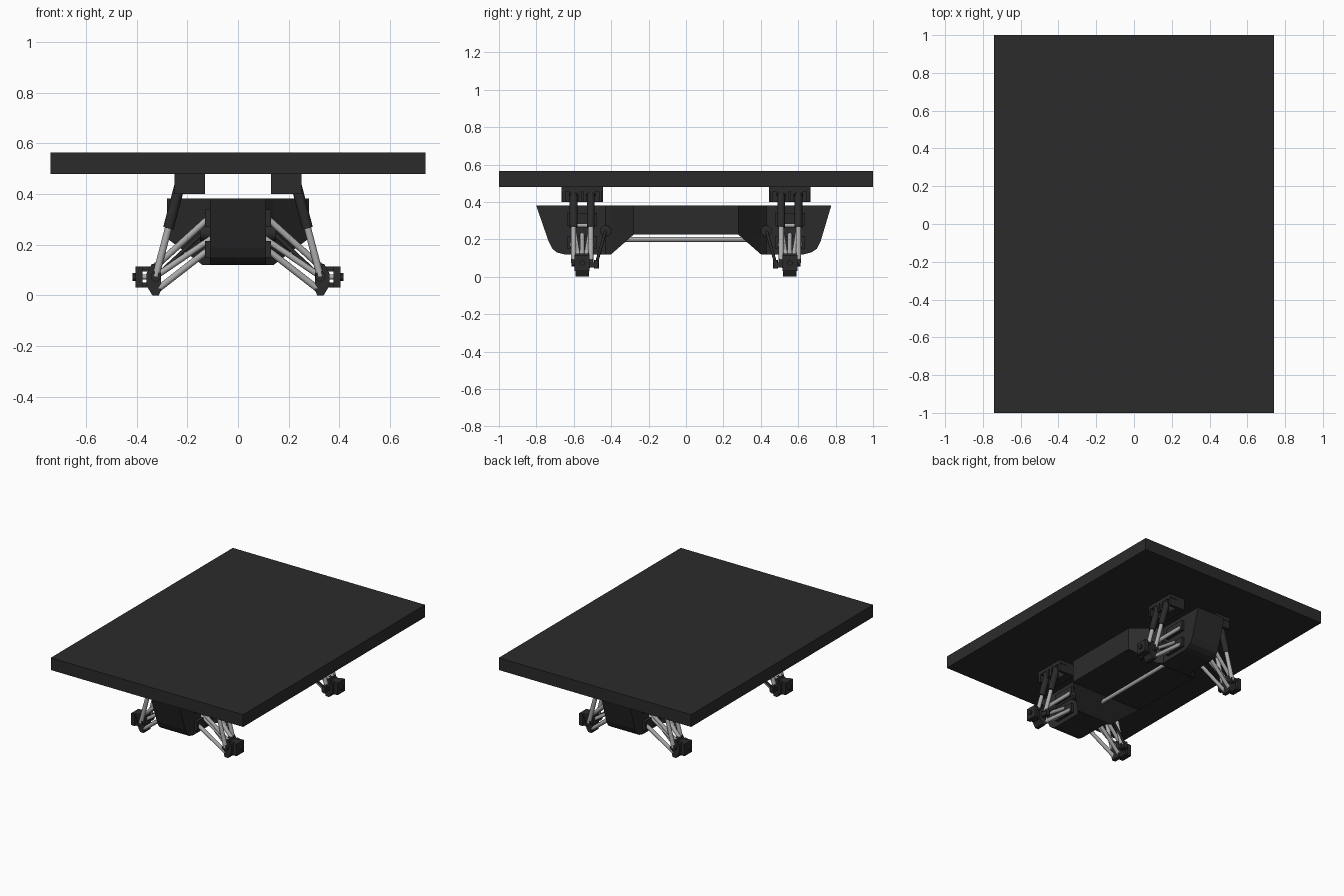
import bpy, bmesh
from math import pi, cos, sin
from mathutils import Vector

if "Cube" in bpy.data.objects:
    bpy.data.objects.remove(bpy.data.objects["Cube"])


def material(name, v):
    m = bpy.data.materials.new(name)
    m.diffuse_color = (v, v, v, 1)
    m.use_nodes = True
    m.node_tree.nodes["Principled BSDF"].inputs["Base Color"].default_value = m.diffuse_color
    return m


DARK = material("dark_plastic", 0.024)
STEEL = material("steel", 0.42)
AX = 0.555  # axle distance from centre


def finish(name, bm, mat, mirror=(False, False), smooth=False):
    bmesh.ops.recalc_face_normals(bm, faces=bm.faces)
    me = bpy.data.meshes.new(name)
    bm.to_mesh(me)
    bm.free()
    me.materials.append(mat)
    ob = bpy.data.objects.new(name, me)
    bpy.context.collection.objects.link(ob)
    if any(mirror):
        mod = ob.modifiers.new("mirror", 'MIRROR')
        mod.use_axis = (mirror[0], mirror[1], False)
        mod.use_mirror_merge = False
    if smooth:
        bpy.context.view_layer.objects.active = ob
        ob.select_set(True)
        bpy.ops.object.shade_smooth_by_angle(angle=0.7)
        ob.select_set(False)
    return ob


BOTH = (True, True)


def box(name, x, y, z, mat=DARK, mirror=BOTH):
    bm = bmesh.new()
    bmesh.ops.create_cube(bm, size=1)
    for v in bm.verts:
        v.co = [a + (b - a) * (c + 0.5) for (a, b), c in zip((x, y, z), v.co)]
    return finish(name, bm, mat, mirror)


def rod(name, p, q, r, mat=STEEL, mirror=BOTH, r2=None, n=16):
    p, q = Vector(p), Vector(q)
    bm = bmesh.new()
    bmesh.ops.create_cone(bm, cap_ends=True, segments=n, radius1=r,
                          radius2=r if r2 is None else r2, depth=(q - p).length)
    rot = (q - p).to_track_quat('Z', 'Y')
    for v in bm.verts:
        v.co = rot @ v.co + (p + q) / 2
    return finish(name, bm, mat, mirror, True)


def prism(name, xz, y0, y1, mat=DARK):
    bm = bmesh.new()
    f = bm.faces.new([bm.verts.new((x, y0, z)) for x, z in xz])
    ext = bmesh.ops.extrude_face_region(bm, geom=[f])
    bmesh.ops.translate(bm, vec=(0, y1 - y0, 0),
                        verts=[g for g in ext['geom'] if isinstance(g, bmesh.types.BMVert)])
    return finish(name, bm, mat, BOTH)


# flat deck
box("deck", (-0.74, 0.74), (-1, 1), (0.48, 0.565), mirror=(False, False))

# hull: lofted rectangular sections (y, half width, bottom z)
sections = [(-0.80, 0.11, 0.378), (-0.735, 0.11, 0.19), (-0.715, 0.11, 0.15), (-0.69, 0.11, 0.13),
            (-0.65, 0.11, 0.12), (-0.43, 0.11, 0.12), (-0.40, 0.14, 0.12), (-0.28, 0.28, 0.225),
            (0.28, 0.28, 0.225), (0.40, 0.14, 0.12), (0.43, 0.11, 0.12), (0.63, 0.11, 0.12),
            (0.67, 0.11, 0.13), (0.70, 0.11, 0.15), (0.72, 0.11, 0.19), (0.775, 0.11, 0.375)]
bm = bmesh.new()
loops = [[bm.verts.new((sx * w, y, z)) for sx, z in ((-1, b), (1, b), (1, 0.382), (-1, 0.382))]
         for y, w, b in sections]
for a, b in zip(loops, loops[1:]):
    for i in range(4):
        j = (i + 1) % 4
        bm.faces.new((a[i], a[j], b[j], b[i]))
bm.faces.new(loops[0])
bm.faces.new(loops[-1])
finish("hull", bm, DARK)

# centre drive shaft under the hull
rod("centre_drive_shaft", (0, -0.36, 0.2), (0, 0.36, 0.2), 0.013, mirror=(False, False))

# shock tower brackets under the deck
box("bracket_bar", (0.13, 0.19), (AX - 0.11, AX + 0.11), (0.40, 0.482))
box("bracket_top", (0.19, 0.25), (AX - 0.11, AX + 0.11), (0.455, 0.482))
for dy in (-0.098, -0.014, 0.014, 0.098):
    box("bracket_tab", (0.19, 0.25), (AX + dy - 0.009, AX + dy + 0.009), (0.40, 0.46))

# pivot blocks on the hull sides
box("upper_pivot_block", (0.10, 0.13), (AX - 0.08, AX + 0.08), (0.27, 0.34))
box("lower_pivot_block", (0.10, 0.13), (AX - 0.08, AX + 0.08), (0.15, 0.215))

# twin shock absorbers per wheel
top, low = Vector((0.225, 0, 0.455)), Vector((0.325, 0, 0.075))
for dy in (-0.046, 0.046):
    o = Vector((0, AX + dy, 0))
    rod("shock_body", top + o, top.lerp(low, 0.5) + o, 0.021)
    bpy.context.collection.objects[-1].data.materials[0] = DARK
    rod("shock_rod", top.lerp(low, 0.48) + o, low + o, 0.014)
    rod("shock_lower_eye", low + o - Vector((0, 0.012, 0)), low + o + Vector((0, 0.012, 0)), 0.02, DARK)
    rod("shock_upper_eye", top + o - Vector((0, 0.025, 0)), top + o + Vector((0, 0.025, 0)), 0.022, DARK)

# suspension links: two lower, two upper, converging on the upright
for s in (-1, 1):
    rod("lower_arm", (0.11, AX + s * 0.055, 0.185), (0.32, AX + s * 0.022, 0.022), 0.013)
    rod("upper_arm", (0.11, AX + s * 0.055, 0.31), (0.325, AX + s * 0.022, 0.115), 0.013)
rod("arm_cross_tube", (0.15, AX - 0.045, 0.275), (0.15, AX + 0.045, 0.275), 0.011)
rod("axle_shaft", (0.09, AX, 0.235), (0.33, AX, 0.072), 0.012)

# upright, hub carrier and stub axle
prism("upright", [(0.305, 0.02), (0.312, 0), (0.338, 0), (0.362, 0.04), (0.362, 0.085),
                  (0.34, 0.125), (0.31, 0.125), (0.305, 0.09)], AX - 0.036, AX + 0.036)
box("hub_plate", (0.378, 0.405), (AX - 0.04, AX + 0.04), (0.032, 0.115))
for z in (0.032, 0.095):
    box("hub_fork", (0.345, 0.38), (AX - 0.03, AX + 0.03), (z, z + 0.02))
rod("stub_axle", (0.33, AX, 0.073), (0.40, AX, 0.073), 0.01)
rod("wheel_nut", (0.40, AX, 0.073), (0.417, AX, 0.073), 0.016, DARK, n=6)

# steering link with socket on the hull side
rod("steering_socket", (0.07, 0.43, 0.245), (0.15, 0.43, 0.245), 0.03, DARK)
rod("steering_link", (0.14, 0.43, 0.245), (0.33, 0.48, 0.07), 0.008, DARK)
box("steering_arm", (0.315, 0.345), (0.47, AX - 0.03), (0.05, 0.075))
rod("steering_ball", (0.33, 0.478, 0.045), (0.33, 0.478, 0.09), 0.013, DARK)
